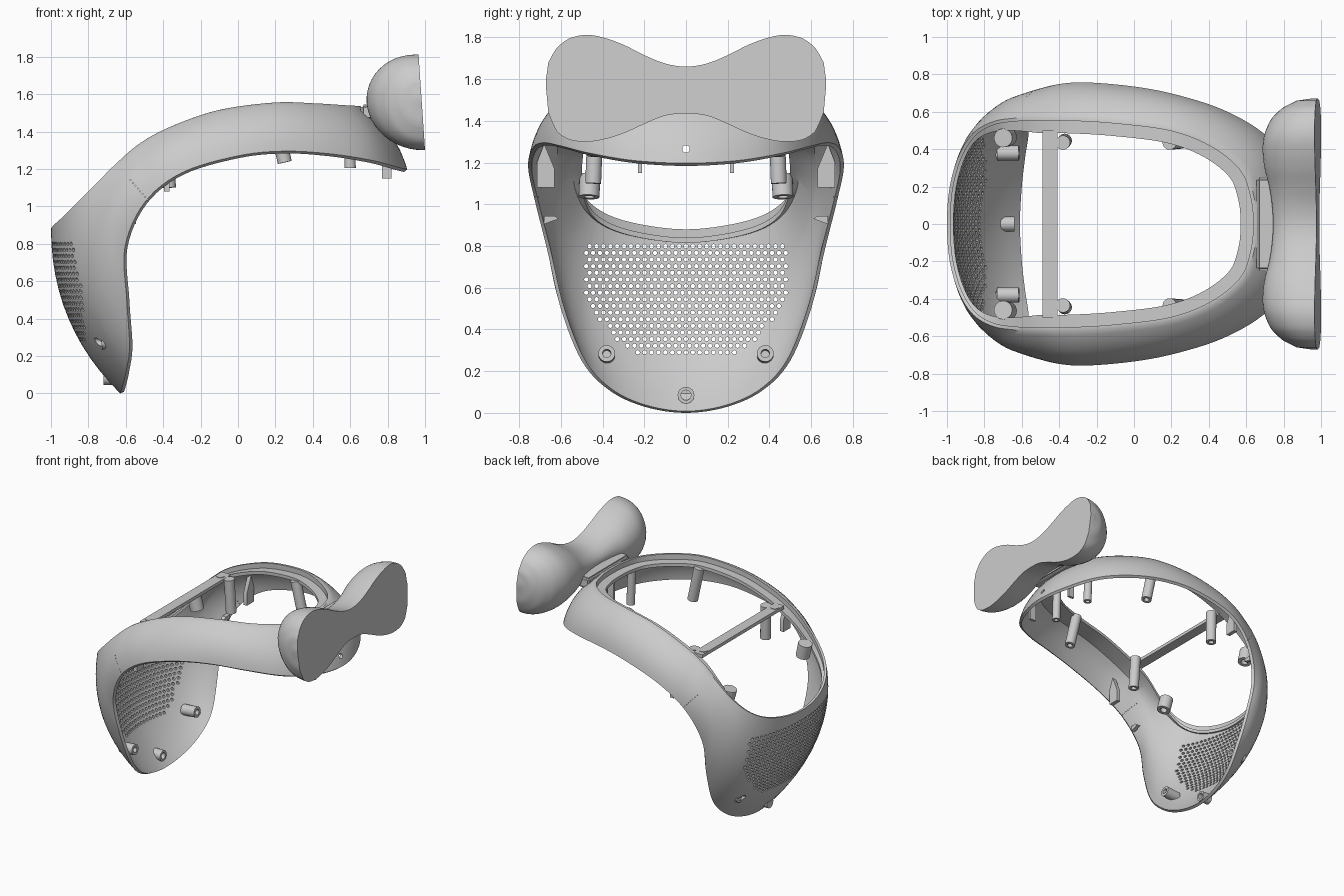
import bpy, bmesh, math
from mathutils import Vector as V

if "Cube" in bpy.data.objects:
    bpy.data.objects.remove(bpy.data.objects["Cube"])

grey = bpy.data.materials.new("light_grey")
grey.use_nodes = True
grey.diffuse_color = (0.6, 0.6, 0.6, 1)
grey.node_tree.nodes["Principled BSDF"].inputs["Base Color"].default_value = (0.6, 0.6, 0.6, 1)


def finish(name, bm, angle=35):
    bmesh.ops.recalc_face_normals(bm, faces=bm.faces)
    mesh = bpy.data.meshes.new(name)
    bm.to_mesh(mesh)
    bm.free()
    mesh.materials.append(grey)
    obj = bpy.data.objects.new(name, mesh)
    bpy.context.collection.objects.link(obj)
    if angle:
        shade(obj, angle)
    return obj


def activate(obj):
    bpy.ops.object.select_all(action="DESELECT")
    obj.select_set(True)
    bpy.context.view_layer.objects.active = obj


def shade(obj, angle):
    activate(obj)
    bpy.ops.object.shade_smooth_by_angle(angle=math.radians(angle))


def loft(bm, rings, wrap):
    """Skin closed rings; wrap joins last to first, otherwise cap the ends."""
    loops = [[bm.verts.new(p) for p in ring] for ring in rings]
    n = len(loops[0])
    for i in range(len(loops) - (0 if wrap else 1)):
        a, b = loops[i], loops[(i + 1) % len(loops)]
        for j in range(n):
            k = (j + 1) % n
            bm.faces.new((a[j], a[k], b[k], b[j]))
    if not wrap:
        bm.faces.new(loops[0])
        bm.faces.new(loops[-1])


def rod(bm, p0, p1, r, sides=20, bore=0.0):
    """Cylinder between two points, with an optional blind bore at p1."""
    p0, p1 = V(p0), V(p1)
    axis = (p1 - p0).normalized()
    u = axis.orthogonal().normalized()
    w = axis.cross(u)
    steps = [(p0, r), (p1, r)]
    if bore:
        steps += [(p1, r * bore), (p1.lerp(p0, 0.6), r * bore)]
    angles = [2 * math.pi * i / sides for i in range(sides)]
    loft(bm, [[c + (u * math.cos(a) + w * math.sin(a)) * q for a in angles]
              for c, q in steps], False)


def spline(keys, i, t):
    a, b, c, d = (keys[(i + k) % len(keys)] for k in (-1, 0, 1, 2))
    return b + (c - a) * (t / 2) + (a * 2 - b * 5 + c * 4 - d) * (t * t / 2) \
        + (b * 3 - a - c * 3 + d) * (t ** 3 / 2)


def closed_loop(half, per=6):
    keys = [V(p) for p in half]
    keys += [V((p.x, -p.y, p.z)) for p in keys[-2:0:-1]]
    return [spline(keys, i, t / per) for i in range(len(keys)) for t in range(per)]


# Shell: one section swept between the top rim and the lower edge
rim = closed_loop([(-1, 0, .88), (-.985, .2, .9), (-.935, .37, .945), (-.86, .485, 1.02),
                   (-.76, .545, 1.12), (-.65, .565, 1.23), (-.52, .57, 1.34),
                   (-.35, .57, 1.43), (-.1, .555, 1.515), (.2, .515, 1.555),
                   (.42, .43, 1.55), (.58, .3, 1.54), (.64, .15, 1.537), (.655, 0, 1.535)])
edge = closed_loop([(-.63, 0, 0), (-.62, .2, .03), (-.6, .37, .11), (-.58, .5, .25),
                    (-.595, .6, .5), (-.605, .665, .78), (-.5, .725, 1.02),
                    (-.3, .757, 1.18), (0, .735, 1.27), (.25, .685, 1.295),
                    (.5, .6, 1.28), (.72, .46, 1.245), (.85, .25, 1.21), (.905, 0, 1.197)])
count, steps, wall = len(rim), 12, .022
sections = []
for i in range(count):
    r, e = rim[i], edge[i]
    along = rim[(i + 1) % count] - rim[i - 1]
    tangent = along + edge[(i + 1) % count] - edge[i - 1]
    normal = tangent.cross(e - r).normalized()
    inward = V((-along.y, along.x, 0)).normalized()
    if inward.dot(V((-.2, 0, 0)) - V((r.x, r.y, 0))) < 0:
        inward = -inward
    side = min(1, max(0, (r.x + .9) / .4))
    bulge, lip = .1 - .06 * side, .035 + .05 * side

    def skin(s):
        return r.lerp(e, s) + normal * (bulge * 4 * s * (1 - s))
    outer = [skin(s / steps) for s in range(steps + 1)]
    inner = [skin(s / steps) - normal * wall for s in range(steps, 2, -1)]
    ledge = [r + inward * d + V((0, 0, z)) for d, z in
             ((.02, -.065), (lip, -.065), (lip, -.04), (.018, -.04), (.018, 0))]
    sections.append(outer + inner + ledge)
bm = bmesh.new()
loft(bm, sections, True)
shell = finish("shell", bm, 0)

# Cutter: speaker-like perforations, screw holes and fine side seam dots
bm = bmesh.new()
pitch = .033
for row in range(17):
    z = .29 + row * .0318
    reach = .2 + .28 * min(1, (z - .28) / .26) ** .6
    for col in range(-16, 17):
        y = (col + .5 * (row % 2)) * pitch
        if abs(y) < reach:
            rod(bm, (-1.1, y, z), (-.66, y, z), .0105, 8)
for y in (-.38, .38):
    rod(bm, (-.95, y, .275), (-.5, y, .275), .022, 16)
rod(bm, (.7, 0, 1.265), (1, 0, 1.265), .018, 16)
for k in range(8):
    x, z = -.575 + k * .013, 1.14 - k * .015
    rod(bm, (x, -.9, z), (x, .9, z), .003, 6)
cutter = finish("hole_cutter", bm, 0)
cutter.hide_render = True
cut = shell.modifiers.new("holes", "BOOLEAN")
cut.operation, cut.object, cut.solver = "DIFFERENCE", cutter, "MANIFOLD"
activate(shell)
bpy.ops.object.modifier_apply(modifier="holes")
bpy.data.objects.remove(cutter)
shade(shell, 35)

# Headrest: domed sections along y with a tilted flat face
half = [V(p) for p in ((1.66, 1.435, .24), (1.675, 1.425, .245), (1.715, 1.385, .26),
                       (1.765, 1.34, .285), (1.8, 1.31, .295), (1.812, 1.3, .285),
                       (1.795, 1.31, .25), (1.75, 1.35, .19), (1.68, 1.44, .11),
                       (1.6, 1.56, .03))]
stations = (0, .1, .2, .3, .4, .48, .56, .62, .66, .672)
keys = [(-y, p) for y, p in zip(stations[:0:-1], half[:0:-1])] + list(zip(stations, half))
rings = []
for i in range(len(keys) - 1):
    (y0, p0), (y1, p1) = keys[i], keys[i + 1]
    before = keys[max(i - 1, 0)][1]
    after = keys[min(i + 2, len(keys) - 1)][1]
    for t in (0, .25, .5, .75) if i < len(keys) - 2 else (0, .25, .5, .75, 1):
        top, low, depth = spline([before, p0, p1, after], 1, t)
        ring = []
        for k in range(25):
            a = math.pi * k / 24
            z = (top + low) / 2 + (top - low) / 2 * math.cos(a)
            face = .965 + (1.815 - z) * .068
            ring.append((face - depth * math.sin(a) ** .9, y0 + (y1 - y0) * t, z))
        rings.append(ring)
bm = bmesh.new()
loft(bm, rings, False)
finish("headrest", bm, 40)


def block(name, x, y, z, bevel=0.0):
    bm = bmesh.new()
    bmesh.ops.create_cube(bm, size=1)
    for v in bm.verts:
        v.co = [lo + (hi - lo) * (c + .5) for c, (lo, hi) in zip(v.co, (x, y, z))]
    if bevel:
        bmesh.ops.bevel(bm, geom=bm.edges[:], offset=bevel, segments=3, affect="EDGES")
    return finish(name, bm)


block("headrest_bracket", (.655, .78), (-.25, .25), (1.46, 1.545), .015)
block("cross_bar", (-.49, -.41), (-.5, .5), (1.335, 1.36))

# Mirrored screw posts, pins and clips: start, end, radius
posts = {
    "bar_post": ((-.38, .435, 1.36), (-.37, .445, 1.1), .038),
    "side_post": ((.19, .435, 1.5), (.25, .44, 1.235), .038),
    "corner_post": ((-.7, .46, 1.14), (-.675, .465, 1.035), .05),
    "rear_post": ((.59, .18, 1.49), (.6, .18, 1.205), .03),
    "chin_post": ((-.73, .38, .275), (-.615, .38, .285), .04),
}
for sign, label in ((1, "left"), (-1, "right")):
    for name, (a, b, r) in posts.items():
        bm = bmesh.new()
        rod(bm, (a[0], a[1] * sign, a[2]), (b[0], b[1] * sign, b[2]), r, 24, .5)
        finish(label + "_" + name, bm)
    bm = bmesh.new()
    rod(bm, (-.455, .435 * sign, 1.355), (-.455, .435 * sign, 1.364), .03)
    finish(label + "_bar_screw", bm)
    y = sorted((.21 * sign, .23 * sign))
    block(label + "_rear_pin", (.77, .82), y, (1.15, 1.3))
    # Wedge clips against the side wall
    for name, x, pts in (("side_clip", -.38, ((.63, 1.08), (.715, 1.08), (.715, 1.2), (.68, 1.29), (.63, 1.17))),
                         ("lower_clip", -.56, ((.61, .93), (.68, .905), (.68, .945), (.63, .945)))):
        bm = bmesh.new()
        loft(bm, [[(x + d, p * sign, z) for p, z in pts] for d in (-.015, .015)], False)
        finish(label + "_" + name, bm)
bm = bmesh.new()
rod(bm, (-.72, 0, .085), (-.64, 0, .085), .04, 24, .6)
finish("centre_chin_post", bm)
